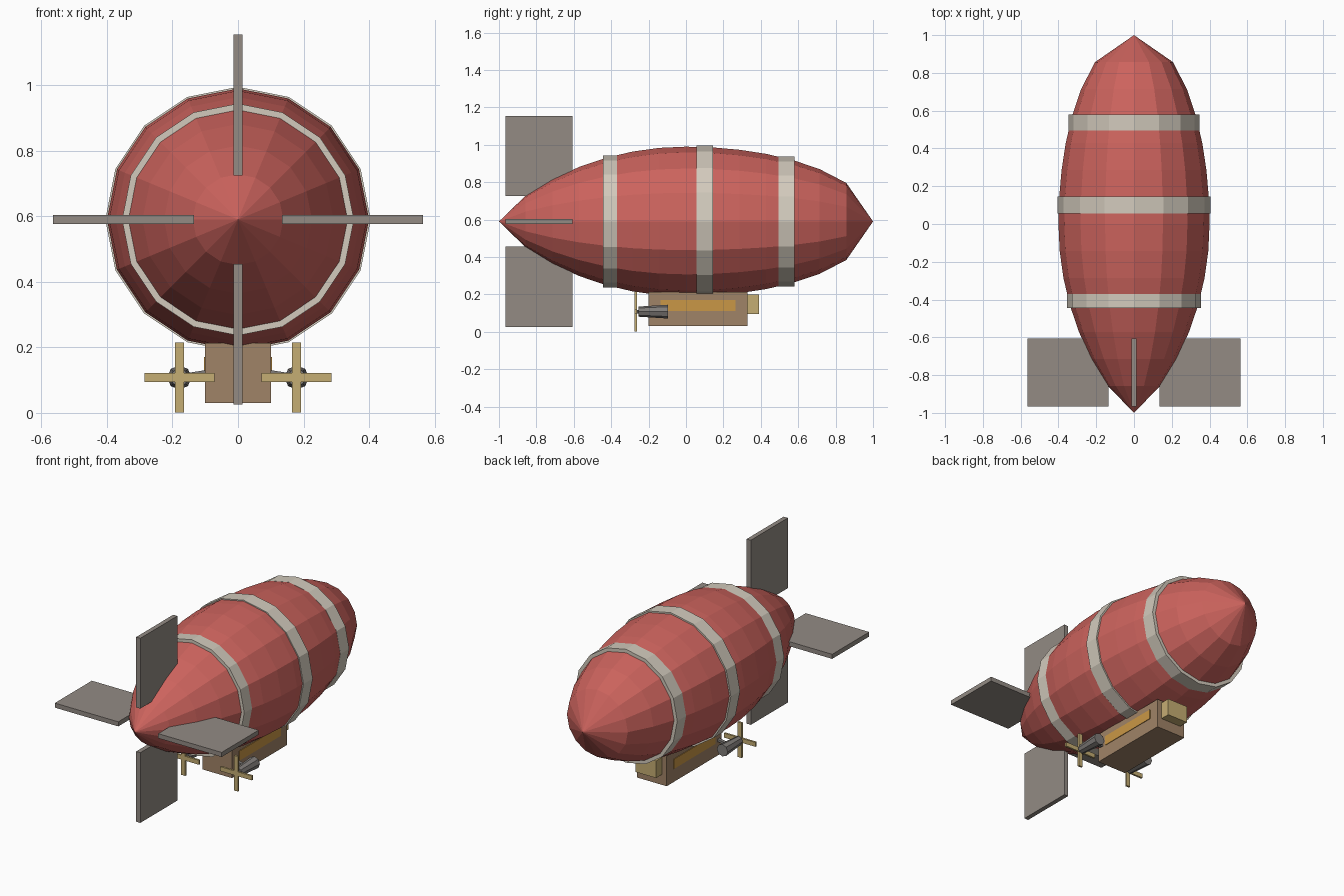
import bpy, bmesh, math
from mathutils import Vector

if "Cube" in bpy.data.objects:
    bpy.data.objects.remove(bpy.data.objects["Cube"])

AXIS_Z = 0.59


def material(name, r, g, b):
    def lin(c):
        c /= 255
        return c / 12.92 if c <= 0.04045 else ((c + 0.055) / 1.055) ** 2.4
    m = bpy.data.materials.new(name)
    m.diffuse_color = (lin(r), lin(g), lin(b), 1)
    m.use_nodes = True
    m.node_tree.nodes["Principled BSDF"].inputs["Base Color"].default_value = m.diffuse_color
    return m


RED = material("envelope red", 204, 99, 93)
CREAM = material("band cream", 210, 202, 188)
GREY = material("fin grey", 147, 139, 132)
BROWN = material("cabin brown", 160, 131, 103)
BRASS = material("brass", 197, 173, 115)
AMBER = material("window amber", 202, 151, 70)
STEEL = material("engine steel", 128, 124, 121)


def add_object(name, bm, mat):
    bmesh.ops.recalc_face_normals(bm, faces=bm.faces)
    me = bpy.data.meshes.new(name)
    bm.to_mesh(me)
    bm.free()
    me.materials.append(mat)
    ob = bpy.data.objects.new(name, me)
    bpy.context.collection.objects.link(ob)
    return ob


def box(name, x, y, z, mat):
    bm = bmesh.new()
    bmesh.ops.create_cube(bm, size=1)
    for v in bm.verts:
        v.co = Vector([(r[0] + r[1]) / 2 + c * (r[1] - r[0]) for c, r in zip(v.co, (x, y, z))])
    return add_object(name, bm, mat)


def lathe(name, profile, sides, mat, cx=0, cz=AXIS_Z, closed=False):
    """Spin (y, radius) pairs about an axis parallel to y."""
    bm = bmesh.new()
    rings = []
    for y, r in profile:
        n = sides if r > 1e-6 else 1
        rings.append([bm.verts.new((cx + r * math.cos(2 * math.pi * i / sides), y,
                                    cz + r * math.sin(2 * math.pi * i / sides)))
                      for i in range(n)])
    pairs = list(zip(rings, rings[1:]))
    if closed:
        pairs.append((rings[-1], rings[0]))
    for a, b in pairs:
        for i in range(sides):
            j = (i + 1) % sides
            quad = [a[i % len(a)], a[j % len(a)], b[j % len(b)], b[i % len(b)]]
            bm.faces.new(list(dict.fromkeys(quad)))
    return add_object(name, bm, mat)


# Envelope: elliptical nose, slimmer tail
hull = []
for k in range(15):
    y = -1 + k / 7
    e = math.sqrt(max(0, 1 - y * y))
    hull.append((y, 0.4 * (e if y >= 0 else e ** 1.6)))
lathe("envelope", hull, 16, RED)

# Bands around the envelope
for name, y0, y1, r in (("rear_band", -0.445, -0.365, 0.354),
                        ("middle_band", 0.055, 0.145, 0.405),
                        ("front_band", 0.495, 0.58, 0.347)):
    lathe(name, [(y0, r - 0.035), (y0, r), (y1, r), (y1, r - 0.035)], 16, CREAM, closed=True)

# Tail fins
T = 0.014
for s, side, upright in ((1, "right", "top"), (-1, "left", "bottom")):
    span = sorted((s * 0.135, s * 0.565))
    box(side + "_fin", span, (-0.965, -0.607), (AXIS_Z - T, AXIS_Z + T), GREY)
    box(upright + "_fin", (-T, T), (-0.965, -0.607), [AXIS_Z + c for c in span], GREY)

# Cabin and nose box
box("cabin", (-0.1, 0.1), (-0.2, 0.33), (0.03, 0.213), BROWN)
box("cabin_nose", (-0.07, 0.07), (0.33, 0.39), (0.095, 0.2), BRASS)

# Windows, engines, struts and propellers on both sides
EX, EZ, BL, BW = 0.179, 0.108, 0.107, 0.0135
for s, side in ((1, "right"), (-1, "left")):
    cx = s * EX
    box(side + "_window", sorted((s * 0.098, s * 0.104)), (-0.135, 0.265), (0.112, 0.171), AMBER)
    lathe(side + "_engine", [(-0.255, 0), (-0.255, 0.027), (-0.096, 0.037), (-0.096, 0)],
          8, STEEL, cx, EZ)
    lathe(side + "_shaft", [(-0.272, 0), (-0.272, 0.009), (-0.25, 0.009), (-0.25, 0)],
          8, STEEL, cx, EZ)
    strut = box(side + "_strut", sorted((s * 0.09, cx)), (-0.18, -0.16), (0.104, 0.118), STEEL)
    for v in strut.data.vertices:
        if abs(v.co.x) < 0.12:
            v.co.z += 0.014
    box(side + "_blade_upright", (cx - BW, cx + BW), (-0.275, -0.263), (EZ - BL, EZ + BL), BRASS)
    for part, a, b in (("inner", BW, BL), ("outer", -BL, -BW)):
        x = sorted((cx - s * a, cx - s * b))
        box(f"{side}_blade_{part}", x, (-0.275, -0.263), (EZ - BW, EZ + BW), BRASS)
